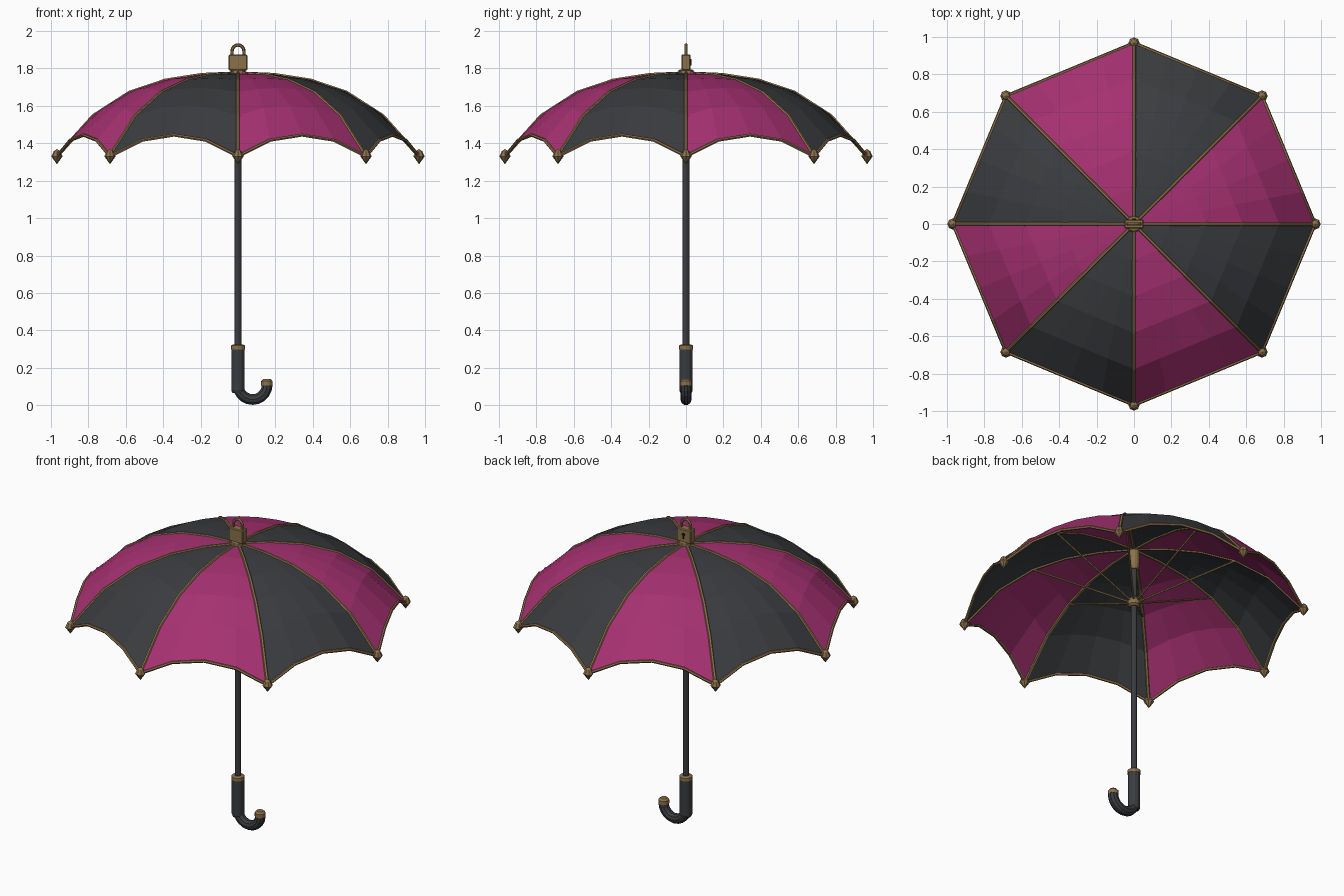
import bpy, bmesh
from math import sin, cos, pi, radians
from mathutils import Vector

if "Cube" in bpy.data.objects:
    bpy.data.objects.remove(bpy.data.objects["Cube"])


def material(name, col):
    m = bpy.data.materials.new(name)
    m.diffuse_color = (*col, 1)
    m.use_nodes = True
    m.node_tree.nodes["Principled BSDF"].inputs["Base Color"].default_value = m.diffuse_color
    return m


PINK = material("pink cloth", (0.38, 0.03, 0.165))
DARK = material("dark cloth", (0.042, 0.045, 0.05))
BRASS = material("aged brass", (0.26, 0.165, 0.07))
BLACK = material("black", (0.01, 0.01, 0.01))
R, RINGS, COLS = 0.968, 5, 4


def dome(s):
    return 1.775 - 0.2 * s**2 - 0.245 * s**4


def canopy_point(k, s, t):
    """Point on panel k: s runs from crown to hem, t from rib to rib."""
    a, b = radians(45 * k), radians(45 * (k + 1))
    p = Vector((cos(a), sin(a), 0)).lerp(Vector((cos(b), sin(b), 0)), t) * s
    z = dome(p.length) + 0.018 * s**4 * 4 * t * (1 - t)
    return Vector((p.x * R, p.y * R, z))


def finish(name, bm, mat):
    me = bpy.data.meshes.new(name)
    bmesh.ops.recalc_face_normals(bm, faces=bm.faces)
    bm.to_mesh(me)
    bm.free()
    ob = bpy.data.objects.new(name, me)
    bpy.context.collection.objects.link(ob)
    me.materials.append(mat)
    return ob


def lathe(name, profile, mat, sides=12, loc=(0, 0, 0)):
    """Revolve (radius, z) pairs around z, closing both ends."""
    bm = bmesh.new()
    rings = [[bm.verts.new((r * cos(2 * pi * i / sides), r * sin(2 * pi * i / sides), z))
              for i in range(sides)] for r, z in profile]
    for lo, hi in zip(rings, rings[1:]):
        for i in range(sides):
            j = (i + 1) % sides
            bm.faces.new((lo[i], lo[j], hi[j], hi[i]))
    bm.faces.new(rings[0])
    bm.faces.new(rings[-1])
    bmesh.ops.remove_doubles(bm, verts=bm.verts, dist=1e-5)
    ob = finish(name, bm, mat)
    ob.location = loc
    return ob


def tube(name, pts, radius, mat, res=1):
    cu = bpy.data.curves.new(name, 'CURVE')
    cu.dimensions = '3D'
    cu.bevel_depth, cu.bevel_resolution, cu.use_fill_caps = radius, res, True
    sp = cu.splines.new('POLY')
    sp.points.add(len(pts) - 1)
    for p, c in zip(sp.points, pts):
        p.co = (*c, 1)
    sp.use_smooth = False
    cu.materials.append(mat)
    ob = bpy.data.objects.new(name, cu)
    bpy.context.collection.objects.link(ob)
    bpy.ops.object.select_all(action='DESELECT')
    ob.select_set(True)
    bpy.context.view_layer.objects.active = ob
    bpy.ops.object.convert(target='MESH')
    return ob


def box(name, size, loc, mat, bevel=0):
    bm = bmesh.new()
    bmesh.ops.create_cube(bm, size=1)
    bmesh.ops.scale(bm, vec=size, verts=bm.verts)
    if bevel:
        bmesh.ops.bevel(bm, geom=bm.edges[:], offset=bevel, segments=1, affect='EDGES')
    ob = finish(name, bm, mat)
    ob.location = loc
    return ob


# canopy: eight panels, each with rib, hem trim, tip and stretcher
for k in range(8):
    bm = bmesh.new()
    grid = [[bm.verts.new(canopy_point(k, i / RINGS, j / COLS)) for j in range(COLS + 1)]
            for i in range(RINGS + 1)]
    for i in range(RINGS):
        for j in range(COLS):
            bm.faces.new((grid[i][j], grid[i + 1][j], grid[i + 1][j + 1], grid[i][j + 1]))
    bmesh.ops.remove_doubles(bm, verts=bm.verts, dist=1e-5)
    panel = finish(f"canopy_panel_{k}", bm, DARK if k % 2 else PINK)
    mod = panel.modifiers.new("thickness", 'SOLIDIFY')
    mod.thickness, mod.offset = 0.006, 0
    tube(f"rib_{k}", [canopy_point(k, i / RINGS, 0) for i in range(RINGS + 1)], 0.011, BRASS)
    tube(f"hem_{k}", [canopy_point(k, 1, j / COLS) for j in range(COLS + 1)], 0.009, BRASS)
    lathe(f"rib_tip_{k}", [(0, -0.042), (0.03, 0), (0.017, 0.028), (0, 0.04)], BRASS, 8,
          canopy_point(k, 1, 0))
    a = radians(45 * k)
    end = canopy_point(k, 0.6, 0)
    tube(f"stretcher_{k}", [(0.025 * cos(a), 0.025 * sin(a), 1.43), end], 0.006, BRASS)

# shaft, runner and upper hub
lathe("shaft", [(0.018, 0.28), (0.018, 1.79)], DARK)
lathe("runner", [(0.024, 1.395), (0.036, 1.405), (0.036, 1.44), (0.024, 1.455)], BRASS)
lathe("upper_hub", [(0.022, 1.64), (0.032, 1.67), (0.032, 1.76)], BRASS)

# handle: straight grip, hook and brass fittings
lathe("grip", [(0.03, 0.065), (0.036, 0.08), (0.036, 0.30)], DARK)
lathe("grip_collar", [(0.038, 0.298), (0.038, 0.318), (0.03, 0.323)], BRASS)
hook = [(0.078 - 0.078 * cos(pi * i / 10), 0, 0.108 - 0.078 * sin(pi * i / 10))
        for i in range(11)]
tube("hook", hook, 0.03, DARK, 3)
lathe("hook_cap", [(0.031, 0.105), (0.031, 0.128), (0.02, 0.14)], BRASS, 12, (0.154, 0, 0))

# padlock finial with keyhole on the back face
lathe("crown_collar", [(0.045, 1.772), (0.04, 1.79), (0.03, 1.795)], BRASS)
box("lock_body", (0.1, 0.05, 0.085), (0, 0, 1.832), BRASS, 0.005)
arch = [(0.032 * cos(pi * i / 8), 0, 1.892 + 0.034 * sin(pi * i / 8)) for i in range(9)]
tube("lock_shackle", [(0.032, 0, 1.86)] + arch + [(-0.032, 0, 1.86)], 0.009, BRASS)
hole = lathe("keyhole_round", [(0.01, -0.004), (0.01, 0.004)], BLACK, 10, (0, 0.026, 1.842))
hole.rotation_euler.x = pi / 2
box("keyhole_slot", (0.008, 0.008, 0.025), (0, 0.026, 1.828), BLACK)
